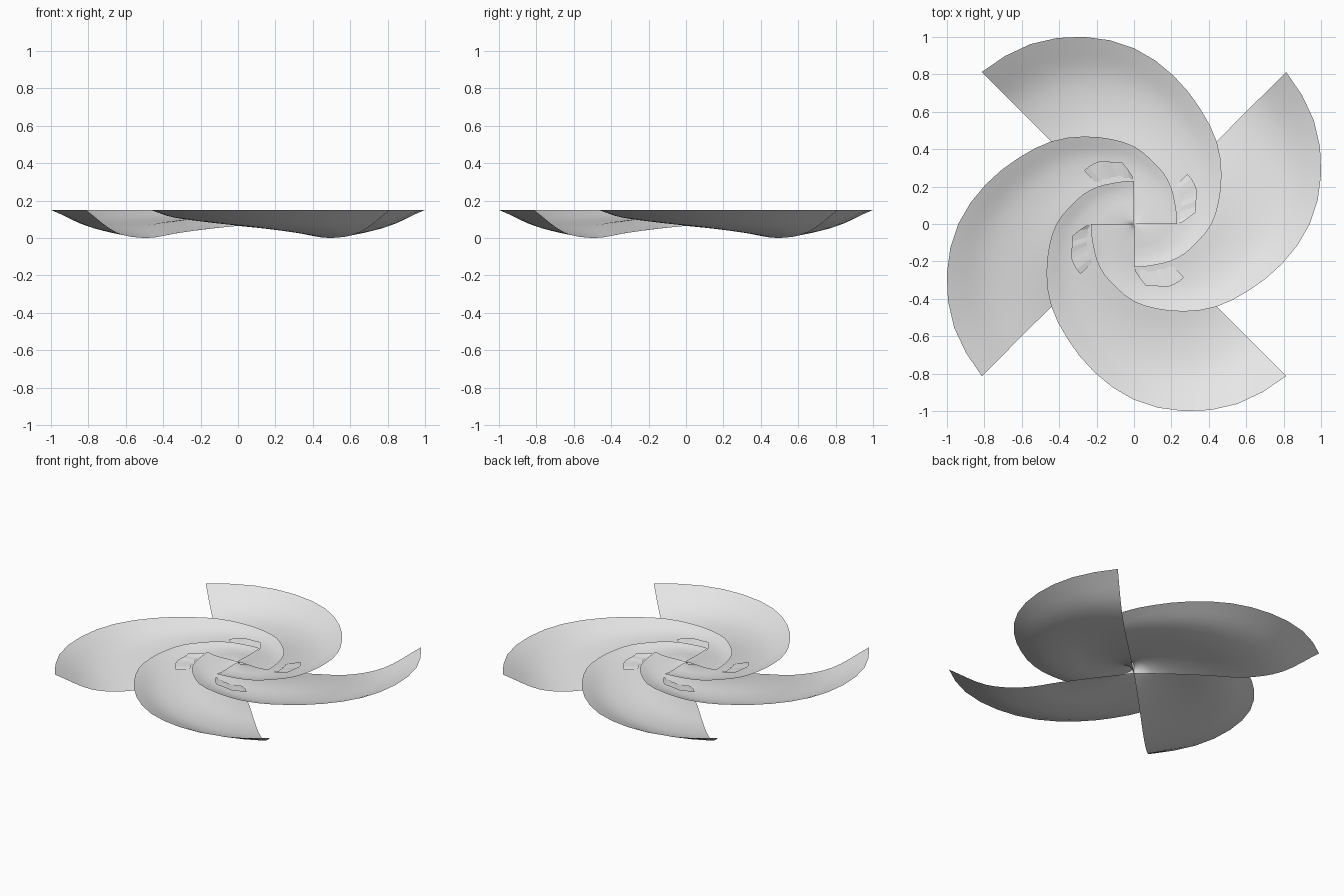
import bpy, bmesh, math, random

cube = bpy.data.objects.get("Cube")
if cube:
    bpy.data.objects.remove(cube, do_unlink=True)
random.seed(3)

# One pale grey material
grey = bpy.data.materials.new("pale_grey")
grey.use_nodes = True
grey.diffuse_color = (0.8, 0.8, 0.8, 1)
grey.node_tree.nodes["Principled BSDF"].inputs["Base Color"].default_value = grey.diffuse_color

TOP = 0.15
# Rim radius at equal steps along the spiral, from the outer tip inwards
RIM = [1.15, 1.11, 1.036, 0.94, 0.82, 0.71, 0.625, 0.54,
       0.47, 0.415, 0.355, 0.315, 0.28, 0.25, 0.235, 0.23]
# Relative depth of the dished section, from the centre to the rim
DISH = [0.57, 0.68, 0.83, 1.0, 0.8, 0.0]
STEP = 15
SWEEP = STEP * (len(RIM) - 1)


def smooth(table, t):
    """Catmull-Rom value of an evenly spaced table."""
    last = len(table) - 1
    i = min(int(t), last - 1)
    u = t - i
    b, c = table[i], table[i + 1]
    a = table[i - 1] if i > 0 else 2 * b - c
    d = table[i + 2] if i + 2 <= last else 2 * c - b
    return b + u * (c - a + u * (2 * a - 5 * b + 4 * c - d + u * (3 * (b - c) + d - a))) / 2


def rim(sweep):
    return smooth(RIM, sweep / STEP)


def height(sweep, f):
    return TOP - TOP * math.exp(-sweep / 78) * min(1, smooth(DISH, f * (len(DISH) - 1)))


def grid_object(name, rows, turn):
    """Sheet from rows of (angle, radius, z), turned about the axis."""
    bm = bmesh.new()
    verts = []
    for row in rows:
        verts.append([bm.verts.new((r * math.cos(math.radians(a + turn)),
                                    r * math.sin(math.radians(a + turn)), z))
                      for a, r, z in row])
    for p, q in zip(verts, verts[1:]):
        for j in range(len(p) - 1):
            bm.faces.new((p[j], p[j + 1], q[j + 1], q[j]))
    # Weld exact duplicates and make the sheet face up
    bmesh.ops.remove_doubles(bm, verts=bm.verts, dist=1e-5)
    for face in bm.faces:
        face.normal_update()
        if face.normal.z < 0:
            face.normal_flip()
    mesh = bpy.data.meshes.new(name)
    bm.to_mesh(mesh)
    bm.free()
    mesh.materials.append(grey)
    obj = bpy.data.objects.new(name, mesh)
    bpy.context.collection.objects.link(obj)
    return obj


# Blade: dished section swept along the inward spiral
SECTIONS, ACROSS = 30, 20
blade_rows = []
for i in range(SECTIONS + 1):
    s = SWEEP * i / SECTIONS
    blade_rows.append([(135 - s, rim(s) * j / ACROSS, height(s, j / ACROSS))
                       for j in range(ACROSS + 1)])

# Torn lip: short ragged strip lying on the inner part of each blade
lip_rows = []
for i in range(10):
    t = i / 9
    a = 2 + 41 * t
    s = 135 - a
    row = []
    for r, lift in ((0.24 + 0.06 * t, 0.004), (0.26 + 0.14 * math.sqrt(t), 0.012)):
        r += random.uniform(-0.012, 0.012)
        row.append((a, r, height(s, r / rim(s)) + lift + random.uniform(0, 0.004)))
    lip_rows.append(row)

blades = []
for k, side in enumerate(("back", "right", "front", "left")):
    blades.append(grid_object("blade_" + side, blade_rows, -90 * k))
    grid_object("inner_lip_" + side, lip_rows, -90 * k)

# Smooth the blades, leave the lips faceted
bpy.ops.object.select_all(action="DESELECT")
for blade in blades:
    blade.select_set(True)
bpy.context.view_layer.objects.active = blades[0]
bpy.ops.object.shade_smooth_by_angle(angle=math.radians(40))
